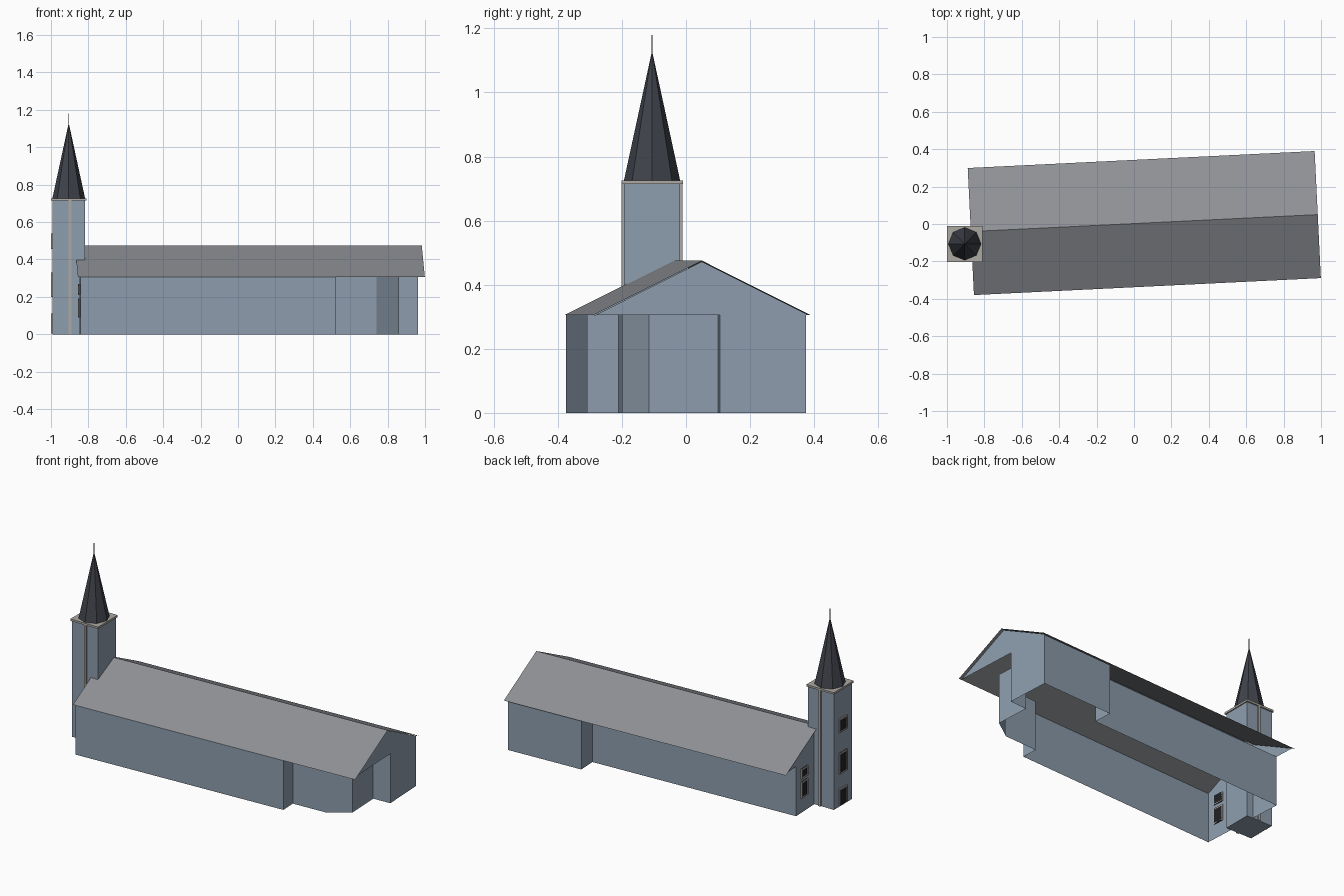
import bpy, bmesh, math
from mathutils import Matrix

if "Cube" in bpy.data.objects:
    bpy.data.objects.remove(bpy.data.objects["Cube"])

# Nave is turned slightly relative to the tower
NAVE = Matrix.Translation((0.055, 0.005, 0)) @ Matrix.Rotation(math.radians(2.8), 4, 'Z')
TX, TY = -0.905, -0.106          # tower axis
EAVE, RIDGE = 0.305, 0.475


def material(name, rgb):
    m = bpy.data.materials.new(name)
    m.diffuse_color = (*rgb, 1)
    m.use_nodes = True
    m.node_tree.nodes["Principled BSDF"].inputs["Base Color"].default_value = m.diffuse_color
    return m


WALL = material("wall_blue", (0.27, 0.34, 0.42))
ROOF = material("roof_grey", (0.27, 0.28, 0.30))
SPIRE = material("spire_dark", (0.05, 0.055, 0.07))
TRIM = material("trim_stone", (0.42, 0.40, 0.37))
GLASS = material("glass_dark", (0.015, 0.015, 0.018))


def make(name, verts, faces, mat, matrix=Matrix()):
    me = bpy.data.meshes.new(name)
    me.from_pydata(verts, [], faces)
    me.transform(matrix)
    me.materials.append(mat)
    ob = bpy.data.objects.new(name, me)
    bpy.context.collection.objects.link(ob)
    return ob


def box(name, lo, hi, mat, matrix=Matrix()):
    v = [(x, y, z) for x in (lo[0], hi[0]) for y in (lo[1], hi[1]) for z in (lo[2], hi[2])]
    f = [(0, 1, 3, 2), (4, 6, 7, 5), (0, 4, 5, 1), (2, 3, 7, 6), (0, 2, 6, 4), (1, 5, 7, 3)]
    return make(name, v, f, mat, matrix)


def cone(name, r1, r2, z0, z1, sides, mat):
    bm = bmesh.new()
    bmesh.ops.create_cone(bm, cap_ends=True, segments=sides, radius1=r1, radius2=r2, depth=z1 - z0,
                          matrix=Matrix.Translation((TX, TY, (z0 + z1) / 2)))
    ob = make(name, [], [], mat)
    bm.to_mesh(ob.data)
    bm.free()
    return ob


def window(name, x, y, z0, z1, w, matrix=Matrix()):
    """Dark pane with a stone frame on a wall facing -x."""
    t = 0.008
    box(name + "_pane", (x - 0.004, y - w / 2, z0), (x + 0.004, y + w / 2, z1), GLASS, matrix)
    for i, s in enumerate((-1, 1)):
        yc = y + s * (w / 2)
        box(f"{name}_jamb_{i}", (x - 0.007, yc - t / 2, z0), (x + 0.004, yc + t / 2, z1), TRIM, matrix)
    box(name + "_lintel", (x - 0.007, y - w / 2, z1 - t), (x + 0.004, y + w / 2, z1), TRIM, matrix)
    if z0 > 0.02:
        box(name + "_sill", (x - 0.007, y - w / 2, z0), (x + 0.004, y + w / 2, z0 + t), TRIM, matrix)


# Nave walls: stepped footprint, open above and below
plan = [(-0.914, -0.336), (0.454, -0.336), (0.454, -0.238), (0.674, -0.238), (0.798, -0.159),
        (0.798, 0.056), (0.911, 0.056), (0.911, 0.326), (0.427, 0.326), (0.427, 0.21), (-0.914, 0.21)]
n = len(plan)
make("nave_walls", [(x, y, z) for z in (0, EAVE) for x, y in plan],
     [(i, (i + 1) % n, (i + 1) % n + n, i + n) for i in range(n)], WALL, NAVE)

# Gables under the roof ends
for name, x, f in (("gable_west", -0.914, (0, 2, 1)), ("gable_east", 0.911, (0, 1, 2))):
    make(name, [(x, -0.334, EAVE), (x, 0.334, EAVE), (x, 0, RIDGE - 0.003)], [f], WALL, NAVE)

# Roof: two thin slopes
L, W = 0.9285, 0.34
make("nave_roof", [(x, y, z) for y, z in ((-W, EAVE), (0, RIDGE), (W, EAVE)) for x in (-L, L)],
     [(0, 1, 3, 2), (2, 3, 5, 4)], ROOF, NAVE)

# West end windows
for side, y in (("north", 0.128), ("south", -0.254)):
    window(f"nave_{side}_lower_window", -0.914, y, 0.09, 0.19, 0.06, NAVE)
    window(f"nave_{side}_upper_window", -0.914, y, 0.21, 0.27, 0.06, NAVE)

# Tower shaft, cap, spire and rod
H = 0.0875
box("tower", (TX - H, TY - H, 0), (TX + H, TY + H, 0.716), WALL)
box("tower_cap", (TX - 0.094, TY - 0.096, 0.714), (TX + 0.094, TY + 0.096, 0.726), TRIM)
cone("spire", 0.0875, 0, 0.726, 1.13, 8, SPIRE)
cone("spire_rod", 0.002, 0.002, 1.11, 1.18, 6, SPIRE)

# Vertical strips on the tower sides
for side, s in (("north", 1), ("south", -1)):
    y0, y1 = sorted((TY + s * (H - 0.002), TY + s * (H + 0.008)))
    box(f"tower_strip_{side}", (TX - 0.002, y0, 0), (TX + 0.014, y1, 0.715), TRIM)

# Tower door and windows
for name, z0, z1 in (("tower_door", 0.005, 0.11), ("tower_middle_window", 0.20, 0.33),
                     ("tower_top_window", 0.455, 0.54)):
    window(name, TX - H, TY, z0, z1, 0.07)
